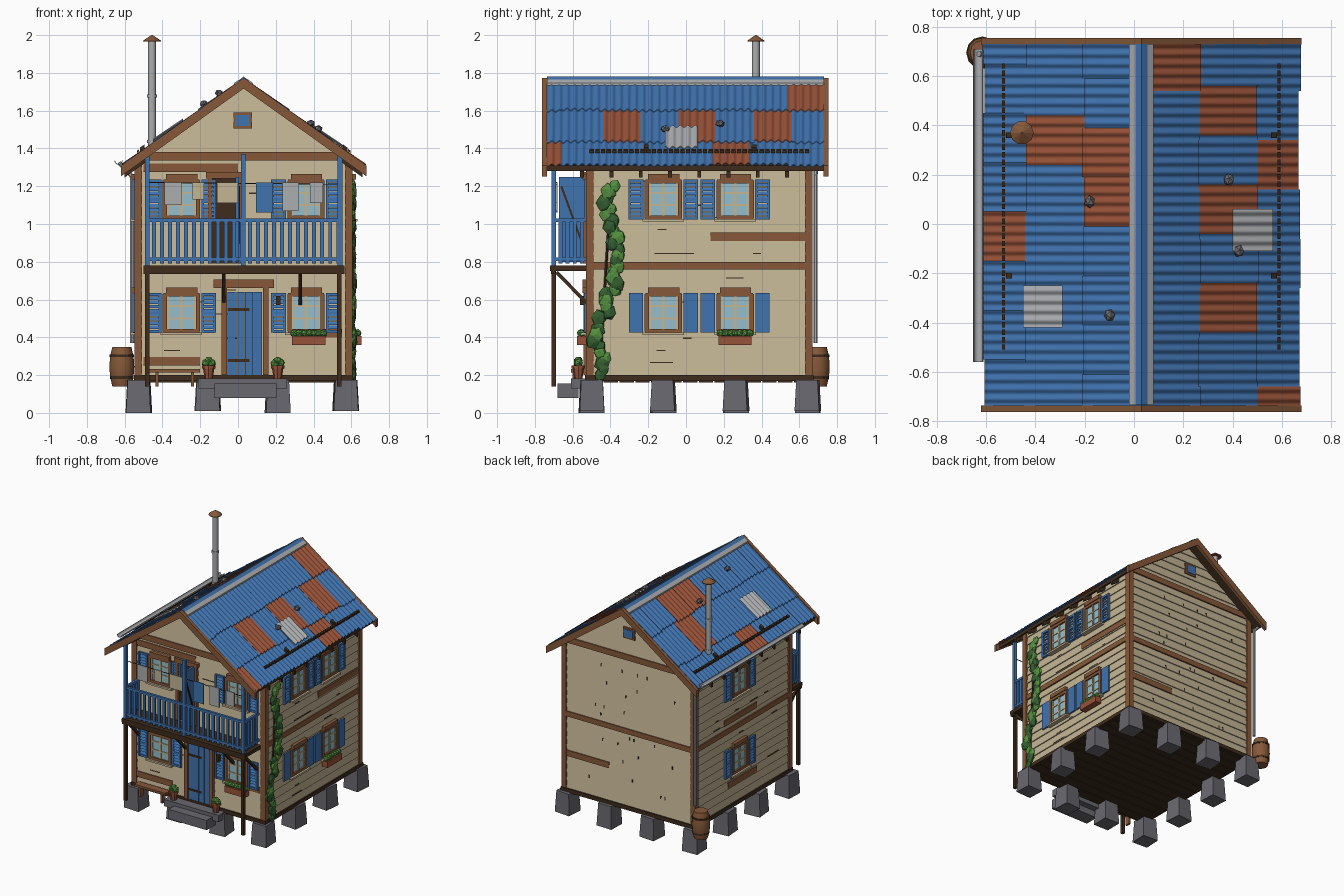
import bpy, bmesh, random
from math import sin, cos, pi
from mathutils import Vector, Matrix, Euler

random.seed(4)
if "Cube" in bpy.data.objects:
    bpy.data.objects.remove(bpy.data.objects["Cube"])


def material(name, hexcode):
    col = []
    for i in (0, 2, 4):
        c = int(hexcode[i:i + 2], 16) / 255
        col.append(c / 12.92 if c < 0.04 else ((c + 0.055) / 1.055) ** 2.4)
    m = bpy.data.materials.new(name)
    m.use_nodes = True
    m.diffuse_color = (*col, 1)
    m.node_tree.nodes["Principled BSDF"].inputs["Base Color"].default_value = (*col, 1)
    return m


CREAM = material("cream boards", "C4B594")
TRIM = material("brown timber", "86593A")
DARK = material("dark timber", "3E2C1C")
BLUE = material("blue paint", "4073AF")
RUST = material("rusty red", "985238")
STONE = material("grey stone", "68686F")
METAL = material("pale metal", "ABADB0")
GREEN = material("leaf green", "54913F")
MOSS = material("dark leaf green", "345F30")
GLASS = material("pale glass", "96BECB")

parts = {}


def mesh_of(name, mat):
    return parts.setdefault(name, (bmesh.new(), mat))[0]


def loft(name, mat, rings):
    bm = mesh_of(name, mat)
    vs = [[bm.verts.new(p) for p in ring] for ring in rings]
    n = len(vs[0])
    for a, b in zip(vs, vs[1:]):
        for i in range(n):
            bm.faces.new((a[i], a[(i + 1) % n], b[(i + 1) % n], b[i]))
    bm.faces.new(vs[0])
    bm.faces.new(vs[-1])


def box(name, mat, x0, x1, y0, y1, z0, z1):
    loft(name, mat, [[(x0, y0, z), (x1, y0, z), (x1, y1, z), (x0, y1, z)] for z in (z0, z1)])


def turned(name, mat, x, y, profile, sides=10):
    loft(name, mat, [[(x + r * cos(2 * pi * i / sides), y + r * sin(2 * pi * i / sides), z)
                      for i in range(sides)] for r, z in profile])


def beam(name, mat, a, b, r, sides=4):
    a, b = Vector(a), Vector(b)
    q = (b - a).to_track_quat('Z', 'Y')
    ring = [q @ Vector((r * cos(2 * pi * (i + .5) / sides), r * sin(2 * pi * (i + .5) / sides), 0))
            for i in range(sides)]
    loft(name, mat, [[p + v for v in ring] for p in (a, b)])


def blob(name, mat, p, size, squash=(1, 1, 1)):
    rot = Euler([random.uniform(0, 6) for _ in range(3)]).to_matrix().to_4x4()
    m = Matrix.Translation(p) @ Matrix.Diagonal((*squash, 1)) @ rot
    bmesh.ops.create_icosphere(mesh_of(name, mat), subdivisions=1, radius=size, matrix=m)


# Wall coordinates: u along the wall, n outward, z up
WALLS = {"front": lambda u, n, z: (u, -0.515 - n, z), "back": lambda u, n, z: (u, 0.655 + n, z),
         "right": lambda u, n, z: (0.592 + n, u, z), "left": lambda u, n, z: (-0.532 - n, u, z)}


def wbox(name, mat, wall, u0, u1, n0, n1, z0, z1, lean=0):
    P = WALLS[wall]
    loft(name, mat, [[P(u0, n0 - k, z), P(u1, n0 - k, z), P(u1, n1 - k, z), P(u0, n1 - k, z)]
                     for z, k in ((z0, 0), (z1, lean))])


# Solid core and lapped siding
CX, HW, EAVE, SLOPE = 0.03, 0.562, 1.33, 0.715
APEX = EAVE + HW * SLOPE
loft("wall_core", CREAM, [[(CX - HW, y, 0.19), (CX + HW, y, 0.19), (CX + HW, y, EAVE),
                           (CX, y, APEX), (CX - HW, y, EAVE)] for y in (-0.515, 0.655)])
PITCH = 0.064
for wall, P in WALLS.items():
    gable = wall in ("front", "back")
    for i in range(24 if gable else 18):
        z0 = 0.195 + PITCH * i
        z1 = z0 + PITCH
        mid, half = (CX, HW) if gable else (0.07, 0.585)
        w = [min(half, max(0.005, (APEX - z) / SLOPE)) if gable else half for z in (z0, z1)]
        loft("siding", CREAM, [[P(mid - h, -.004, z), P(mid + h, -.004, z), P(mid + h, n, z), P(mid - h, n, z)]
                               for z, h, n in ((z0, w[0], .009), (z1, w[1], .001))])

# Floor, sill, corner posts and belts
box("floor", DARK, -0.55, 0.61, -0.535, 0.675, 0.17, 0.2)
for i in range(14):
    y = -0.52 + i * 0.084
    box("floor_boards", DARK, -0.54, 0.6, y, y + 0.076, 0.162, 0.172)
for x in (-0.527, 0.587):
    for y in (-0.51, 0.65):
        box("corner_posts", TRIM, x - .02, x + .02, y - .02, y + .02, 0.2, 1.34)
for wall in ("right", "left"):
    wbox("belts", TRIM, wall, -0.5, 0.64, 0, .014, 0.76, 0.8)
wbox("belts", TRIM, "back", -0.52, 0.58, 0, .014, 0.76, 0.8)
for wall in ("front", "back"):
    wbox("belts", TRIM, wall, -0.5, 0.56, 0, .014, 1.335, 1.38)
    wbox("vent_frame", TRIM, wall, -0.025, 0.075, 0, .014, 1.505, 1.59)
    wbox("vent", BLUE, wall, -0.012, 0.062, 0, .019, 1.518, 1.577)

# Repair boards and cracks
for wall, u0, u1, z in (("right", 0.13, 0.63, 0.91), ("front", -0.5, -0.2, 0.25), ("front", -0.5, 0, 1.275),
                        ("back", 0.2, 0.58, 0.45), ("left", -0.1, 0.3, 0.83), ("left", -0.1, 0.25, 0.33),
                        ("front", 0.3, 0.55, 0.4)):
    wbox("repair_boards", TRIM, wall, u0, u1, 0, .012, z, z + .045)
for wall, count in (("right", 16), ("left", 10), ("front", 8), ("back", 26)):
    for _ in range(count):
        u, z = random.uniform(-0.4, 0.4), 0.2 + PITCH * random.randint(1, 16)
        length = 0.008 if wall == "back" else random.uniform(0.04, 0.14)
        wbox("cracks", DARK, wall, u, u + length, 0, .0098, z, z + (.022 if wall == "back" else .006))


# Windows with shutters
def shutter(wall, u, z, solid):
    if solid:
        wbox("shutters", BLUE, wall, u - .038, u + .038, .01, .022, z - .105, z + .105)
        return
    for s in (-1, 1):
        wbox("shutters", BLUE, wall, u + s * .032 - .007, u + s * .032 + .007, .008, .026, z - .105, z + .105)
    for dz in (-.098, 0, .098):
        wbox("shutters", BLUE, wall, u - .03, u + .03, .01, .024, z + dz - .008, z + dz + .008)
    for i in range(8):
        dz = z - .086 + i * .022
        wbox("shutters", BLUE, wall, u - .03, u + .03, .019, .024, dz, dz + .018, .009)


def window(wall, u, z, solid=False):
    wbox("window_glass", GLASS, wall, u - .08, u + .08, 0, .012, z - .09, z + .09)
    for s in (-1, 1):
        wbox("window_frames", TRIM, wall, u + s * .088 - .011, u + s * .088 + .011, 0, .026, z - .1, z + .1)
        wbox("window_frames", TRIM, wall, u - .095, u + .095, 0, .025, z + s * .095 - .01, z + s * .095 + .01)
        wbox("window_sashes", CREAM, wall, u + s * .072 - .006, u + s * .072 + .006, 0, .018, z - .086, z + .086)
        shutter(wall, u + s * .145, z, solid)
    wbox("window_sashes", CREAM, wall, u - .007, u + .007, 0, .019, z - .086, z + .086)
    for dz in (-.03, .035):
        wbox("window_sashes", CREAM, wall, u - .07, u + .07, 0, .017, z + dz - .005, z + dz + .005)
    wbox("window_lintels", TRIM, wall, u - .08, u + .085, 0, .032, z + .105, z + .135)
    wbox("window_sills", CREAM, wall, u - .11, u + .11, 0, .04, z - .118, z - .104)


for z in (0.53, 1.13):
    for u in (-0.3, 0.36):
        window("front", u, z)
    for u in (-0.12, 0.26):
        window("right", u, z, z < 1)
    window("left", 0.12, z)
for wall, u in (("front", 0.375), ("right", 0.26)):
    wbox("flower_boxes", RUST, wall, u - .088, u + .088, .012, .062, 0.36, 0.408)
    for i in range(7):
        blob("flower_plants", (GREEN, MOSS)[0], WALLS[wall](u - .078 + i * .026, .04, 0.422), .022)

# Lower door, upper doorway and its open leaf
for i in range(4):
    wbox("door", BLUE, "front", -0.055 + i * .046, -0.012 + i * .046, 0, .018, 0.2, 0.64)
for z in (0.27, 0.54):
    wbox("door_straps", DARK, "front", -0.055, 0.06, 0, .023, z, z + .014)
for u in (-0.088, 0.132):
    wbox("door_frame", TRIM, "front", u, u + .03, 0, .028, 0.2, 0.66)
wbox("door_frame", TRIM, "front", -0.13, 0.19, 0, .034, 0.66, 0.705)
wbox("upper_doorway", DARK, "front", -0.14, 0.0, 0, .011, 0.79, 1.24)
for u in (-0.16, 0.0):
    wbox("door_frame", TRIM, "front", u, u + .022, 0, .026, 0.79, 1.25)
wbox("door_frame", TRIM, "front", -0.17, 0.03, 0, .032, 1.24, 1.275)
box("upper_door_leaf", BLUE, -0.012, 0.004, -0.672, -0.535, 0.8, 1.25)
beam("upper_door_brace", DARK, (0.006, -0.66, 1.2), (0.006, -0.55, 0.9), .008)
box("lantern", DARK, 0.2, 0.225, -0.56, -0.53, 0.57, 0.62)

# Balcony
box("balcony_deck", DARK, -0.5, 0.565, -0.72, -0.52, 0.752, 0.78)
box("balcony_beam", DARK, -0.5, 0.565, -0.715, -0.69, 0.735, 0.755)
for x in (-0.48, 0.535):
    box("balcony_legs", DARK, x - .012, x + .012, -0.712, -0.688, 0.14, 0.75)
for x in (-0.48, -0.075, 0.33, 0.535):
    beam("balcony_braces", DARK, (x, -0.685, 0.745), (x, -0.52, 0.575), .013)
for x in (-0.48, 0.028, 0.54):
    box("balcony_posts", BLUE, x - .012, x + .012, -0.712, -0.688, 0.78, 1.37)
for z in (0.805, 1.01):
    box("railing", BLUE, -0.48, 0.54, -0.708, -0.69, z, z + .018)
    for x in (-0.48, 0.54):
        box("railing", BLUE, x - .009, x + .009, -0.7, -0.52, z, z + .018)
for i in range(24):
    x = -0.455 + i * .0424
    box("railing", BLUE, x, x + .02, -0.705, -0.693, 0.79, 1.015)
for x in (-0.48, 0.54):
    for i in range(4):
        y = -0.675 + i * .038
        box("railing", BLUE, x - .006, x + .006, y, y + .02, 0.79, 1.015)

# Washing line
beam("washing_line", DARK, (-0.48, -0.685, 1.22), (0.54, -0.685, 1.21), .003)
for name, mat, x0, x1, z0 in (("grey_cloths", METAL, -0.39, -0.3, 1.1), ("cream_cloths", CREAM, -0.24, -0.18, 1.13),
                              ("cream_cloths", CREAM, -0.11, 0.0, 1.11), ("blue_cloth", BLUE, 0.095, 0.185, 1.06),
                              ("grey_cloths", METAL, 0.235, 0.32, 1.07), ("grey_cloths", METAL, 0.38, 0.45, 1.11)):
    box(name, mat, x0, x1, -0.689, -0.681, z0, 1.22)


# Roof: s is the side, d the run from the ridge, h the lift
def on_roof(s, d, y, h):
    return (CX + s * d, y, 1.762 - SLOPE * d + h)


def slab(name, mat, s, d0, d1, y0, y1, h0, h1):
    loft(name, mat, [[on_roof(s, d, y0, h0), on_roof(s, d, y1, h0), on_roof(s, d, y1, h1), on_roof(s, d, y0, h1)]
                     for d in (d0, d1)])


def sheet(name, mat, s, d0, d1, y0, y1, lift):
    n = max(4, round((y1 - y0) / .005))
    ys = [y0 + (y1 - y0) * i / n for i in range(n + 1)]
    wave = [(y, .006 * sin(2 * pi * y / .04)) for y in ys]
    loft(name, mat, [[on_roof(s, d, y, h + k) for y, h in wave] +
                     [on_roof(s, d, y, h + k - .004) for y, h in reversed(wave)]
                     for d, k in ((d0, lift), (d1, lift + .007))])


ROWS = ((0.0, 0.235), (0.215, 0.47), (0.45, 0.64))
ORIGIN = {1: (0.74, 0.76, 0.74), -1: (0.79, 0.84, 0.85)}
RUSTY = {1: ({0}, {1, 3, 5}, {2, 7}), -1: ({2, 3}, {2}, {4})}
for s in (1, -1):
    for r, (d0, d1) in enumerate(ROWS):
        for k in range(9):
            top = ORIGIN[s][r] - 0.2 * k
            y1, y0 = min(top, 0.73), max(top - 0.2, -0.74)
            if y1 - y0 > 0.01:
                rusty = k in RUSTY[s][r]
                end = d1 + random.uniform(-.004, .008)
                sheet("rusty_sheets" if rusty else "blue_sheets", RUST if rusty else BLUE, s, d0, end,
                      y0, y1, .004 + .002 * rusty)
    slab("roof_deck", DARK, s, 0, 0.625, -0.735, 0.73, -.035, -.006)
    for y in (-0.762, 0.728):
        slab("barge_boards", TRIM, s, 0, 0.65, y, y + .026, -.045, .012)
    for i in range(8):
        y = -0.56 + i * .155
        slab("rafter_tails", DARK, s, 0.5, 0.63, y, y + .02, -.065, -.034)
    slab("ridge_cap", BLUE, s, 0, 0.026, -0.735, 0.73, .006, .018)
    slab("ridge_strips", METAL, s, 0.024, 0.05, -0.735, 0.73, .008, .02)
    for i in range(39):
        y = -0.51 + i * .03
        slab("roof_ropes", DARK, s, .553, .565, y, y + .022, .018, .03)
    for y in (-0.21, 0.36):
        slab("rope_blocks", DARK, s, .525, .55, y - .012, y + .012, .01, .035)
sheet("patch_sheets", METAL, 1, 0.37, 0.535, -0.11, 0.06, .02)
sheet("patch_sheets", METAL, -1, 0.32, 0.48, -0.42, -0.25, .02)
for s, d, y in ((-1, .21, .09), (-1, .13, -.37), (1, .355, .18), (1, .395, -.11)):
    blob("roof_stones", STONE, on_roof(s, d, y, .024), .026, (.9, 1, .8))

# Gutter, downpipe, chimney pipe
arc = [(cos(pi + pi * i / 6), sin(pi + pi * i / 6)) for i in range(7)]
loft("gutter", METAL, [[(-0.632 + .022 * c, y, 1.335 + .022 * q) for c, q in arc] +
                       [(-0.632 + .018 * c, y, 1.335 + .018 * q) for c, q in reversed(arc)] for y in (-0.56, 0.71)])
beam("downpipe", METAL, (-0.56, 0.685, 0.37), (-0.56, 0.685, 1.26), .012, 8)
beam("downpipe", METAL, (-0.56, 0.685, 1.25), (-0.63, 0.69, 1.325), .012, 8)
turned("chimney_pipe", METAL, -0.455, 0.37, ((.021, 1.38), (.021, 1.965)), 12)
for z in (1.43, 1.67):
    turned("chimney_bands", METAL, -0.455, 0.37, ((.027, z), (.027, z + .015)), 12)
turned("chimney_cap", TRIM, -0.455, 0.37, ((.048, 1.965), (.048, 1.97), (.004, 2.0)), 10)

# Barrel
turned("barrel", TRIM, -0.615, 0.695, ((.05, .14), (.062, .19), (.066, .245), (.062, .3), (.05, .35)), 12)
for z, r in ((.18, .063), (.295, .0655)):
    turned("barrel_hoops", DARK, -0.615, 0.695, ((r, z), (r, z + .014)), 12)

# Foundation piers around the edge, steps
for i, x in enumerate((-0.525, -0.16, 0.21, 0.57)):
    for j, y in enumerate((-0.5, -0.12, 0.265, 0.645)):
        if i in (0, 3) or j in (0, 3):
            a = random.uniform(-.12, .12) + pi / 4
            loft("piers", STONE, [[(x + r * cos(a + k * pi / 2), y + r * sin(a + k * pi / 2), z) for k in range(4)]
                                  for r, z in ((.092, 0.01 * (i % 2)), (.08, .175))])
box("steps", STONE, -0.125, 0.205, -0.68, -0.57, 0.08, 0.155)
box("steps", STONE, -0.21, 0.26, -0.61, -0.52, 0.13, 0.183)

# Bench, plant pots, vine
box("bench", TRIM, -0.47, -0.2, -0.61, -0.55, 0.215, 0.232)
for x in (-0.43, -0.24):
    box("bench", TRIM, x - .008, x + .008, -0.6, -0.56, 0.14, 0.22)
for x in (-0.155, 0.21):
    turned("plant_pots", RUST, x, -0.57, ((.022, .183), (.03, .235), (.035, .235), (.035, .25)), 8)
    for dx, dz in ((-.015, .262), (.015, .265), (0, .275)):
        blob("pot_plants", GREEN, (x + dx, -0.57, dz), .025)
VINE = (-.47, -.44, -.47, -.45, -.42, -.39, -.39, -.37, -.36, -.41, -.42, -.39)
for i in range(34):
    t = i / 33 * (len(VINE) - 1)
    k = min(int(t), len(VINE) - 2)
    y = VINE[k] + (VINE[k + 1] - VINE[k]) * (t - k) + random.uniform(-.025, .025)
    leafy = random.random() < .65
    blob("vine_leaves" if leafy else "vine_shade", GREEN if leafy else MOSS,
         (0.608 + random.uniform(-.004, .006), y, 0.2 + i / 33 * 1.0), random.uniform(.034, .05), (.4, .9, 1))
beam("vine_stem", DARK, (0.604, -0.46, 0.17), (0.604, -0.4, 1.15), .007, 5)

# Finish meshes
ROUND = ("blue_sheets", "rusty_sheets", "patch_sheets", "gutter", "downpipe", "chimney_pipe", "barrel")
bpy.ops.object.select_all(action='DESELECT')
for name, (bm, mat) in parts.items():
    bmesh.ops.recalc_face_normals(bm, faces=bm.faces)
    me = bpy.data.meshes.new(name)
    bm.to_mesh(me)
    bm.free()
    me.materials.append(mat)
    ob = bpy.data.objects.new(name, me)
    bpy.context.collection.objects.link(ob)
    if name in ROUND:
        ob.select_set(True)
        bpy.context.view_layer.objects.active = ob
bpy.ops.object.shade_smooth_by_angle(angle=0.7)
